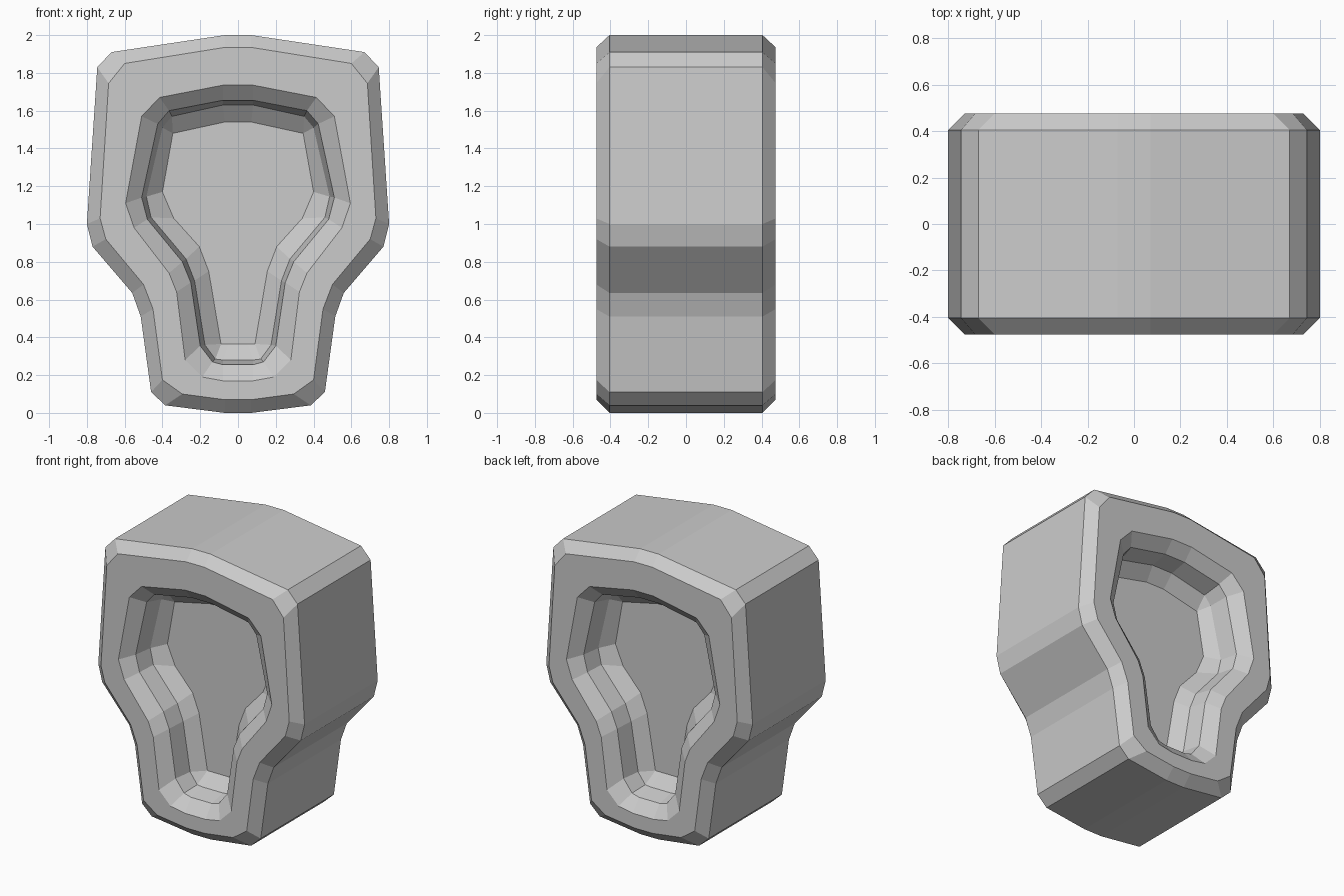
import bpy, bmesh

# Half profiles (x, z), top to bottom on the right side, each at depth y
RINGS = [
    # outer wall edge
    (-0.405, [(.07, 2.0), (.67, 1.91), (.745, 1.83), (.80, 1.0), (.77, .88),
              (.56, .635), (.515, .51), (.46, .11), (.385, .04), (.07, 0)]),
    # front rim, outer edge
    (-0.475, [(.07, 1.935), (.60, 1.85), (.685, 1.745), (.73, 1.03), (.70, .92),
              (.50, .68), (.45, .55), (.40, .175), (.295, .10), (.07, .07)]),
    # recess opening
    (-0.475, [(.08, 1.735), (.415, 1.67), (.51, 1.57), (.595, 1.11), (.55, .98),
              (.365, .74), (.325, .64), (.28, .28), (.19, .19), (.08, .17)]),
    # recess wall, upper edge
    (-0.405, [(.08, 1.655), (.365, 1.60), (.425, 1.53), (.51, 1.14), (.48, 1.025),
              (.295, .80), (.25, .69), (.20, .355), (.135, .27), (.08, .255)]),
    # recess wall, lower edge
    (-0.28, [(.08, 1.63), (.35, 1.57), (.40, 1.51), (.485, 1.145), (.46, 1.035),
             (.275, .815), (.23, .70), (.175, .36), (.12, .285), (.08, .28)]),
    # recess floor (corners collapse to a point)
    (-0.21, [(.07, 1.54), (.345, 1.48), (.345, 1.48), (.40, 1.17), (.34, 1.03),
             (.205, .88), (.155, .75), (.09, .365), (.09, .365), (.05, .365)]),
]


def add_ring(bm, y, half):
    """Closed loop made from a half profile and its mirror image."""
    pts = half + [(-x, z) for x, z in reversed(half)]
    return [bm.verts.new((x, y, z)) for x, z in pts]


def bridge(bm, a, b):
    n = len(a)
    for i in range(n):
        j = (i + 1) % n
        bm.faces.new((a[i], a[j], b[j], b[i]))


bm = bmesh.new()
# Front and back halves, each with its own recess
outer = []
for side in (1, -1):
    loops = [add_ring(bm, y * side, half) for y, half in RINGS]
    for a, b in zip(loops, loops[1:]):
        bridge(bm, a, b)
    bm.faces.new(loops[-1])
    outer.append(loops[0])
# Side walls joining the halves
bridge(bm, outer[0], outer[1])

bmesh.ops.remove_doubles(bm, verts=bm.verts[:], dist=0.0005)
bmesh.ops.recalc_face_normals(bm, faces=bm.faces[:])

mesh = bpy.data.meshes.new("recessed_block")
bm.to_mesh(mesh)
bm.free()
obj = bpy.data.objects.new("recessed_block", mesh)
bpy.context.collection.objects.link(obj)
